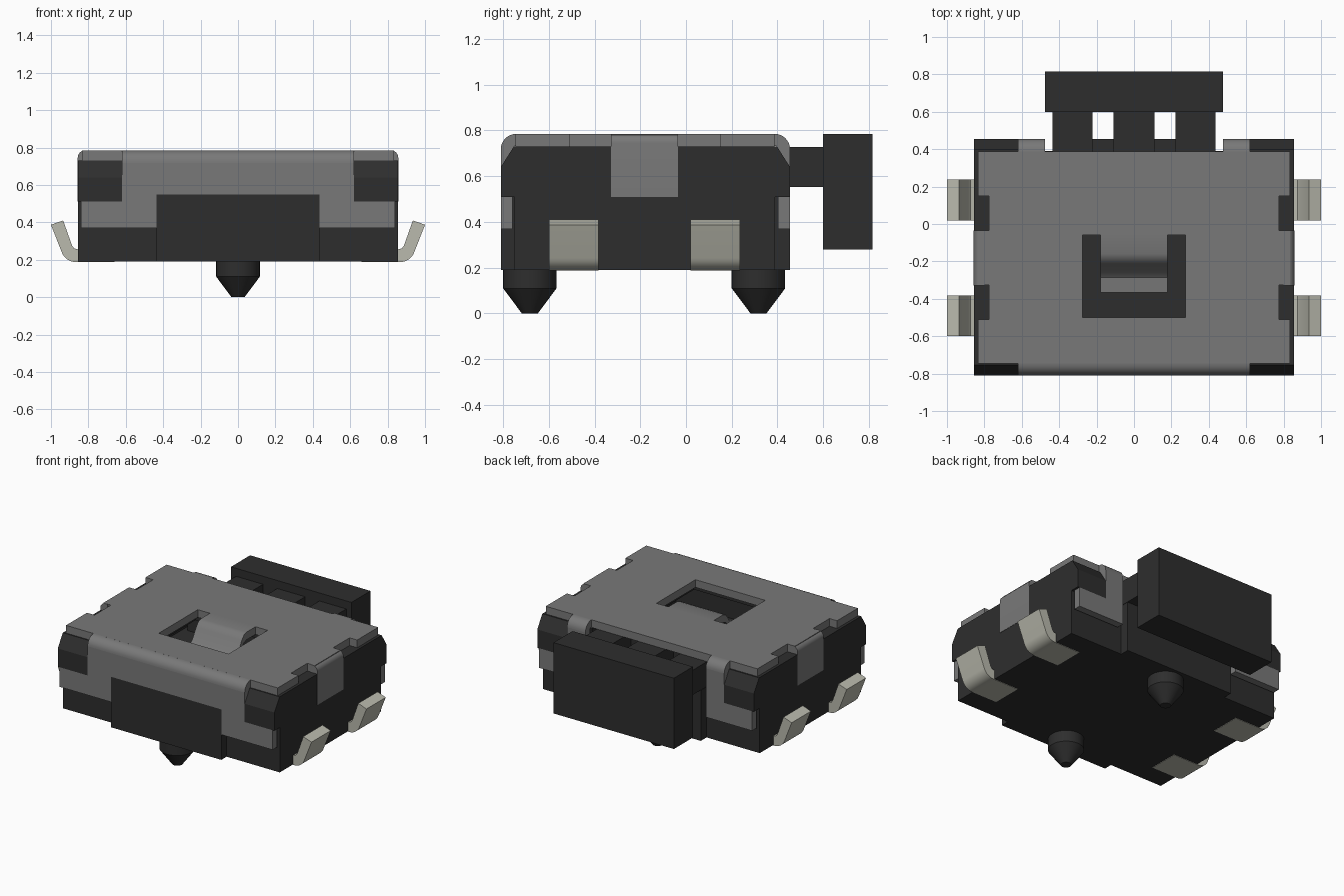
import bpy, bmesh, math
from mathutils import Vector

cube = bpy.data.objects.get("Cube")
if cube:
    bpy.data.objects.remove(cube, do_unlink=True)


def material(name, rgb):
    m = bpy.data.materials.new(name)
    m.use_nodes = True
    m.diffuse_color = (*rgb, 1)
    bsdf = next(n for n in m.node_tree.nodes if n.type == 'BSDF_PRINCIPLED')
    bsdf.inputs["Base Color"].default_value = (*rgb, 1)
    return m


BLACK = material("black plastic", (0.027, 0.027, 0.027))
STEEL = material("grey steel", (0.19, 0.19, 0.19))
TIN = material("tinned metal", (0.49, 0.49, 0.42))


def finish(name, bm, mat, smooth=False):
    bmesh.ops.recalc_face_normals(bm, faces=bm.faces)
    mesh = bpy.data.meshes.new(name)
    bm.to_mesh(mesh)
    bm.free()
    ob = bpy.data.objects.new(name, mesh)
    bpy.context.collection.objects.link(ob)
    if mat:
        mesh.materials.append(mat)
    if smooth:
        bpy.ops.object.select_all(action='DESELECT')
        ob.select_set(True)
        bpy.context.view_layer.objects.active = ob
        bpy.ops.object.shade_smooth_by_angle(angle=math.radians(35))
    return ob


def prism(name, pts, axis, lo, hi, mat, smooth=False):
    """Extrude a flat outline along an axis from lo to hi."""
    place = {'x': lambda a, b, t: (t, a, b),
             'y': lambda a, b, t: (a, t, b),
             'z': lambda a, b, t: (a, b, t)}[axis]
    bm = bmesh.new()
    face = bm.faces.new([bm.verts.new(place(a, b, lo)) for a, b in pts])
    new = bmesh.ops.extrude_face_region(bm, geom=[face])["geom"]
    move = Vector(place(0, 0, hi - lo))
    bmesh.ops.translate(bm, vec=move, verts=[v for v in new if isinstance(v, bmesh.types.BMVert)])
    return finish(name, bm, mat, smooth)


def box(name, x0, x1, y0, y1, z0, z1, mat):
    return prism(name, [(x0, y0), (x1, y0), (x1, y1), (x0, y1)], 'z', z0, z1, mat)


def cut(ob, cutter):
    cutter.hide_render = True
    cutter.hide_set(True)
    mod = ob.modifiers.new("cut", 'BOOLEAN')
    mod.operation = 'DIFFERENCE'
    mod.solver = 'EXACT'
    mod.object = cutter


def arc(cx, cz, r, a0, a1, n=8):
    angles = [math.radians(a0 + (a1 - a0) * i / n) for i in range(n + 1)]
    return [(cx + r * math.cos(a), cz + r * math.sin(a)) for a in angles]


def flip(pts, s):
    return [(s * a, b) for a, b in pts]


def both(pts):
    """Close a right-hand outline with its mirror image."""
    return pts + [(-a, b) for a, b in reversed(pts)]


SIDES = ((1, "left"), (-1, "right"))
FRONT, BACK, TOP = -0.81, 0.455, 0.785

# Housing: core with a cavity open to the back, raised centre blocks, chamfered corners
core = box("housing_core", -0.855, 0.855, -0.75, 0.39, 0.19, 0.73, BLACK)
cut(core, box("cavity_cutter", -0.47, 0.47, -0.56, 0.5, 0.55, 0.7, None))
cut(core, box("window_cutter", -0.3, 0.3, -0.52, -0.05, 0.5, 0.8, None))
cut(core, box("rear_slot_cutter", -0.47, 0.47, 0.1, 0.5, 0.55, 0.8, None))
box("front_block", -0.435, 0.435, FRONT, -0.74, 0.19, 0.55, BLACK)
box("back_block", -0.435, 0.435, 0.38, BACK, 0.19, 0.55, BLACK)
for s, side in SIDES:
    for end, edge, inner in (("front", FRONT, -0.75), ("back", BACK, 0.39)):
        d = 1 if edge < 0 else -1
        outline = [(edge, 0.51), (edge, 0.64), (edge + d * 0.057, 0.73),
                   (inner + d * 0.02, 0.73), (inner + d * 0.02, 0.51)]
        prism(f"{end}_{side}_corner", outline, 'x', s * 0.62, s * 0.855, BLACK)

# Locating pegs with tapered tips
for end, y in (("front", -0.683), ("back", 0.317)):
    bm = bmesh.new()
    rings = []
    for r, z in ((0.035, 0), (0.117, 0.11), (0.117, 0.2)):
        rings.append([bm.verts.new((px, py, z)) for px, py in arc(0, y, r, 0, 360, 32)[:-1]])
    bm.faces.new(rings[0])
    bm.faces.new(rings[-1])
    for low, high in zip(rings, rings[1:]):
        for i in range(len(low)):
            j = (i + 1) % len(low)
            bm.faces.new((low[i], low[j], high[j], high[i]))
    finish(f"{end}_peg", bm, BLACK, True)

# Cover top: notched along the sides, with a window
half = [(0.835, -0.745), (0.835, -0.51), (0.775, -0.51), (0.775, -0.325),
        (0.835, -0.325), (0.835, -0.035), (0.775, -0.035), (0.775, 0.15),
        (0.835, 0.15), (0.835, 0.388)]
plate = prism("cover_top", both(half), 'z', 0.73, TOP, STEEL)
cut(plate, box("cover_window_cutter", -0.275, 0.275, -0.5, -0.06, 0.6, 0.9, None))

# Spring tongue dipping into the window
upper = [(-0.05, TOP), (-0.16, TOP), (-0.19, 0.775), (-0.215, 0.745),
         (-0.26, 0.67), (-0.285, 0.65), (-0.367, 0.645)]
lower = [(y, z - 0.055) for y, z in reversed(upper)]
prism("spring_tongue", upper + lower, 'x', -0.18, 0.18, STEEL, True)

# Cover front: rolled edge and a wall stepped around the centre block
R, T = 0.067, 0.052
roll = arc(FRONT + R, TOP - R, R, 90, 180) + arc(FRONT + R, TOP - R, R - T, 180, 90)
prism("cover_front_bend", roll, 'x', -0.62, 0.62, STEEL, True)
wall = [(0.435, 0.55), (0.435, 0.37), (0.84, 0.37), (0.84, 0.51), (0.62, 0.51), (0.62, TOP - R)]
prism("cover_front_wall", both(wall), 'y', FRONT, FRONT + T, STEEL)

roll = arc(BACK - R, TOP - R, R, 90, 0) + arc(BACK - R, TOP - R, R - T, 0, 90)
hook = [(0.475, TOP - R), (0.475, 0.37), (0.84, 0.37), (0.84, 0.51), (0.62, 0.51), (0.62, TOP - R)]
tab = arc(0.817, TOP - 0.04, 0.04, 90, 0) + [(0.857, 0.51), (0.8, 0.51), (0.8, TOP)]
foot = ([(0.66, 0.187), (0.855, 0.187)] + arc(0.865, 0.27, 0.083, -90, -20)
        + [(1.0, 0.387), (0.935, 0.41), (0.887, 0.275), (0.875, 0.26), (0.855, 0.255), (0.66, 0.255)])
for s, side in SIDES:
    # Cover back hooks and side tabs
    prism(f"cover_back_bend_{side}", roll, 'x', s * 0.475, s * 0.62, STEEL, True)
    prism(f"cover_back_hook_{side}", flip(hook, s), 'y', BACK - T, BACK, STEEL)
    prism(f"cover_side_tab_{side}", flip(tab, s), 'y', -0.328, -0.035, STEEL, True)
    # Upturned solder terminals
    for end, y in (("front", -0.6), ("back", 0.02)):
        prism(f"{end}_{side}_terminal", flip(foot, s), 'y', y, y + 0.217, TIN, True)

# Slider: outer button, three prongs and the inner carriage
box("button", -0.475, 0.475, 0.6, 0.815, 0.28, 0.785, BLACK)
for name, x0, x1 in (("right", -0.435, -0.222), ("middle", -0.11, 0.11), ("left", 0.222, 0.435)):
    box(f"{name}_prong", x0, x1, 0.25, 0.61, 0.552, 0.728, BLACK)
box("carriage", -0.435, 0.435, 0.05, 0.3, 0.552, 0.69, BLACK)
